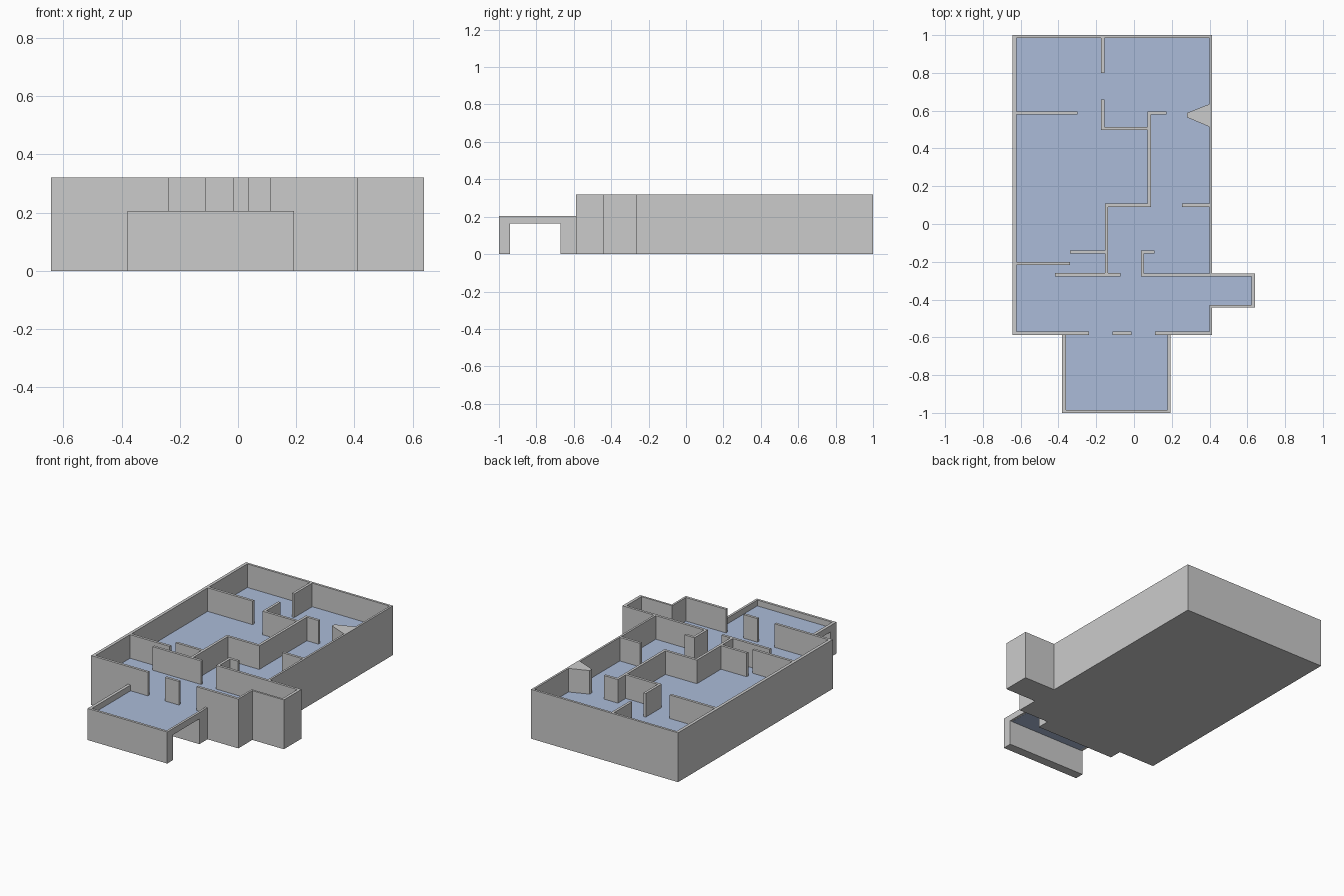
import bpy, bmesh
from mathutils import Vector

if "Cube" in bpy.data.objects:
    bpy.data.objects.remove(bpy.data.objects["Cube"])

FLOOR, TOP, RAIL, T = 0.165, 0.32, 0.205, 0.017


def prism(name, pts, z0, z1):
    """Extrude a flat outline from z0 to z1."""
    bm = bmesh.new()
    face = bm.faces.new([bm.verts.new((x, y, z0)) for x, y in pts])
    ext = bmesh.ops.extrude_face_region(bm, geom=[face])
    for g in ext["geom"]:
        if isinstance(g, bmesh.types.BMVert):
            g.co.z = z1
    bmesh.ops.recalc_face_normals(bm, faces=bm.faces)
    me = bpy.data.meshes.new(name)
    bm.to_mesh(me)
    bm.free()
    ob = bpy.data.objects.new(name, me)
    bpy.context.collection.objects.link(ob)
    return ob


def rect(x0, x1, y0, y1):
    return [(x0, y0), (x1, y0), (x1, y1), (x0, y1)]


def cut(ob, cutter):
    """Subtract the cutter and remove it."""
    mod = ob.modifiers.new("cut", 'BOOLEAN')
    mod.operation, mod.solver, mod.object = 'DIFFERENCE', 'EXACT', cutter
    bpy.context.view_layer.objects.active = ob
    bpy.ops.object.modifier_apply(modifier=mod.name)
    bpy.data.objects.remove(cutter)


def wall(name, path):
    """Interior wall of even thickness along a centre line, mitred at corners."""
    p = [Vector(q) for q in path]
    dirs = [(b - a).normalized() for a, b in zip(p, p[1:])]
    norms = [Vector((-d.y, d.x)) for d in dirs]
    left, right = [], []
    for i, q in enumerate(p):
        a, b = norms[max(i - 1, 0)], norms[min(i, len(norms) - 1)]
        off = (a + b) / (1 + a.dot(b)) * T / 2
        left.append(q + off)
        right.append(q - off)
    return prism(name, left + right[::-1], FLOOR, TOP)


# House: solid outline with raised floor, hollowed from above
house = prism("house_shell", [(-0.643, -0.587), (0.413, -0.587), (0.413, -0.443),
                              (0.64, -0.443), (0.64, -0.262), (0.413, -0.262),
                              (0.413, 1), (-0.643, 1)], 0, TOP)
inside = [(0.4, -0.57), (0.4, -0.43), (0.621, -0.43), (0.621, -0.278),
          (0.4, -0.278), (0.4, 0.985), (-0.623, 0.985), (-0.623, -0.57)]
cut(house, prism("room_cutter", inside, FLOOR, 1))

# Two doorways to the porch
for x0, x1 in [(-0.237, -0.113), (-0.014, 0.112)]:
    cut(house, prism("door_cutter", rect(x0, x1, -0.7, -0.5), FLOOR, 1))

# Porch: railed deck, open underneath from side to side
porch = prism("porch", rect(-0.38, 0.192, -1, -0.587), 0, RAIL)
cut(porch, prism("deck_cutter", rect(-0.36, 0.177, -0.984, -0.5), FLOOR + 0.001, 1))
cut(porch, prism("underpass_cutter", rect(-1, 1, -0.94, -0.67), -1, FLOOR - 0.001))

# Floor sheet running through the house and porch
floor = prism("floor", inside + [(-0.36, -0.57), (-0.36, -0.984),
                                 (0.177, -0.984), (0.177, -0.57)],
              FLOOR - 0.002, FLOOR + 0.002)
blue = bpy.data.materials.new("floor_blue")
blue.diffuse_color = (0.41, 0.50, 0.69, 1)
blue.use_nodes = True
blue.node_tree.nodes["Principled BSDF"].inputs["Base Color"].default_value = blue.diffuse_color
floor.data.materials.append(blue)

# Interior walls
paths = {
    "back_divider": [(-0.165, 0.985), (-0.165, 0.80)],
    "closet_wall": [(-0.165, 0.66), (-0.165, 0.506), (0.0725, 0.506)],
    "central_wall": [(0.172, 0.587), (0.081, 0.587), (0.081, 0.099),
                     (-0.145, 0.099), (-0.145, -0.2605)],
    "central_spur": [(-0.338, -0.148), (-0.1535, -0.148)],
    "hall_wall": [(-0.418, -0.269), (-0.071, -0.269)],
    "right_room_wall": [(0.108, -0.148), (0.045, -0.148), (0.045, -0.27), (0.4, -0.27)],
    "left_back_wall": [(-0.623, 0.587), (-0.30, 0.587)],
    "left_front_wall": [(-0.623, -0.209), (-0.338, -0.209)],
    "right_spur": [(0.254, 0.099), (0.4, 0.099)],
}
for name, path in paths.items():
    wall(name, path)

# Tapered chimney breast on the right wall
prism("chimney_breast", [(0.4, 0.514), (0.4, 0.635), (0.28, 0.588), (0.28, 0.565)], FLOOR, TOP)
